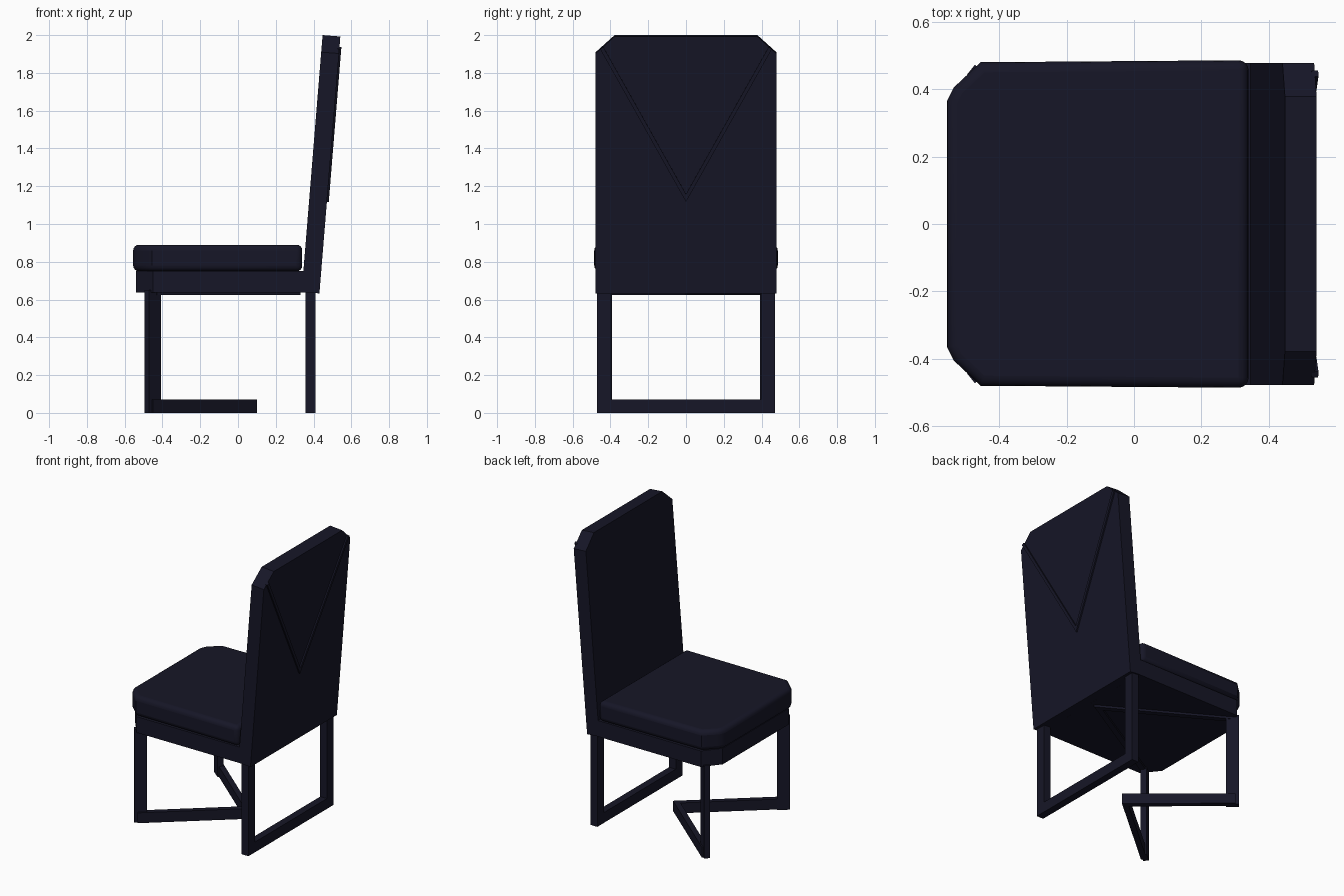
import bpy, bmesh, math
from mathutils import Matrix

if "Cube" in bpy.data.objects:
    bpy.data.objects.remove(bpy.data.objects["Cube"])

navy = bpy.data.materials.new("dark_navy")
navy.diffuse_color = (0.008, 0.008, 0.02, 1)
navy.use_nodes = True
navy.node_tree.nodes["Principled BSDF"].inputs["Base Color"].default_value = navy.diffuse_color


def prism(name, outline, z0, z1, matrix=None, bevel=0.0):
    """Extrude a flat outline from z0 to z1, then place it with a matrix."""
    bm = bmesh.new()
    face = bm.faces.new([bm.verts.new((u, v, z0)) for u, v in outline])
    ext = bmesh.ops.extrude_face_region(bm, geom=[face])
    for v in ext["geom"]:
        if isinstance(v, bmesh.types.BMVert):
            v.co.z = z1
    if matrix:
        bmesh.ops.transform(bm, matrix=matrix, verts=bm.verts)
    bmesh.ops.recalc_face_normals(bm, faces=bm.faces)
    mesh = bpy.data.meshes.new(name)
    bm.to_mesh(mesh)
    bm.free()
    mesh.materials.append(navy)
    ob = bpy.data.objects.new(name, mesh)
    bpy.context.collection.objects.link(ob)
    if bevel:
        mod = ob.modifiers.new("round", 'BEVEL')
        mod.width, mod.segments = bevel, 4
        mod.limit_method, mod.angle_limit = 'ANGLE', math.radians(60)
        bpy.context.view_layer.objects.active = ob
        ob.select_set(True)
        bpy.ops.object.shade_smooth_by_angle(angle=math.radians(35))
        ob.select_set(False)
    return ob


def mirrored(half):
    """Complete an outline of (x, y>=0) points across the x axis."""
    return half + [(x, -y) for x, y in reversed(half) if y > 1e-6]


def box(x0, x1, y0, y1):
    return [(x0, y0), (x1, y0), (x1, y1), (x0, y1)]


def chevron(apex_x, end_x, end_y, width):
    """V outline whose outer tip is on the x axis at apex_x."""
    dx, dy = end_x - apex_x, end_y
    n = math.hypot(dx, dy)
    inner = apex_x + math.copysign(width * n / dy, dx)
    # square-cut arm end, centred on the outer edge end point
    ex, ey = end_x + math.copysign(width * dy / n, dx), end_y - width * abs(dx) / n
    return [(apex_x, 0), (end_x, end_y), (ex, ey), (inner, 0),
            (ex, -ey), (end_x, -end_y)]


# Seat
prism("seat_base", mirrored([(-.54, .365), (-.45, .478), (.36, .478)]), .638, .75)
prism("seat_cushion", mirrored([(-.555, .365), (-.535, .405), (-.455, .48), (.34, .486)]),
      .75, .89, bevel=.03)

# Leaning back: outline is (height, across), sheared so it tilts towards +x
lean = .0815
tilt = Matrix(((lean, 0, 1, .337 - lean * .64),
               (0, 1, 0, 0),
               (1, 0, -.08, 0),
               (0, 0, 0, 1)))
prism("backrest", mirrored([(.64, .478), (1.91, .478), (2.0, .378)]), 0, .094, tilt)
prism("back_v_trim", chevron(1.125, 1.935, .455, .02), .085, .104, tilt)

# Front legs stand on a V-shaped floor bar; a matching V is set under the seat
arm = math.atan2(.43, .535)
prism("floor_v_bar", chevron(.10, -.45, .467, .037), 0, .072)
prism("under_seat_v_bar", chevron(.33, -.43, .44, .037), .623, .66)
for side, name in ((1, "left"), (-1, "right")):
    place = Matrix.Translation((-.452, side * .432, 0)) @ Matrix.Rotation(-side * arm, 4, 'Z')
    prism("front_leg_" + name, box(-.041, .041, -.019, .019), 0, .65, place)
    prism("rear_leg_" + name, box(.358, .41, side * .398, side * .47), 0, .65)
prism("rear_floor_bar", box(.358, .41, -.4, .4), 0, .072)
